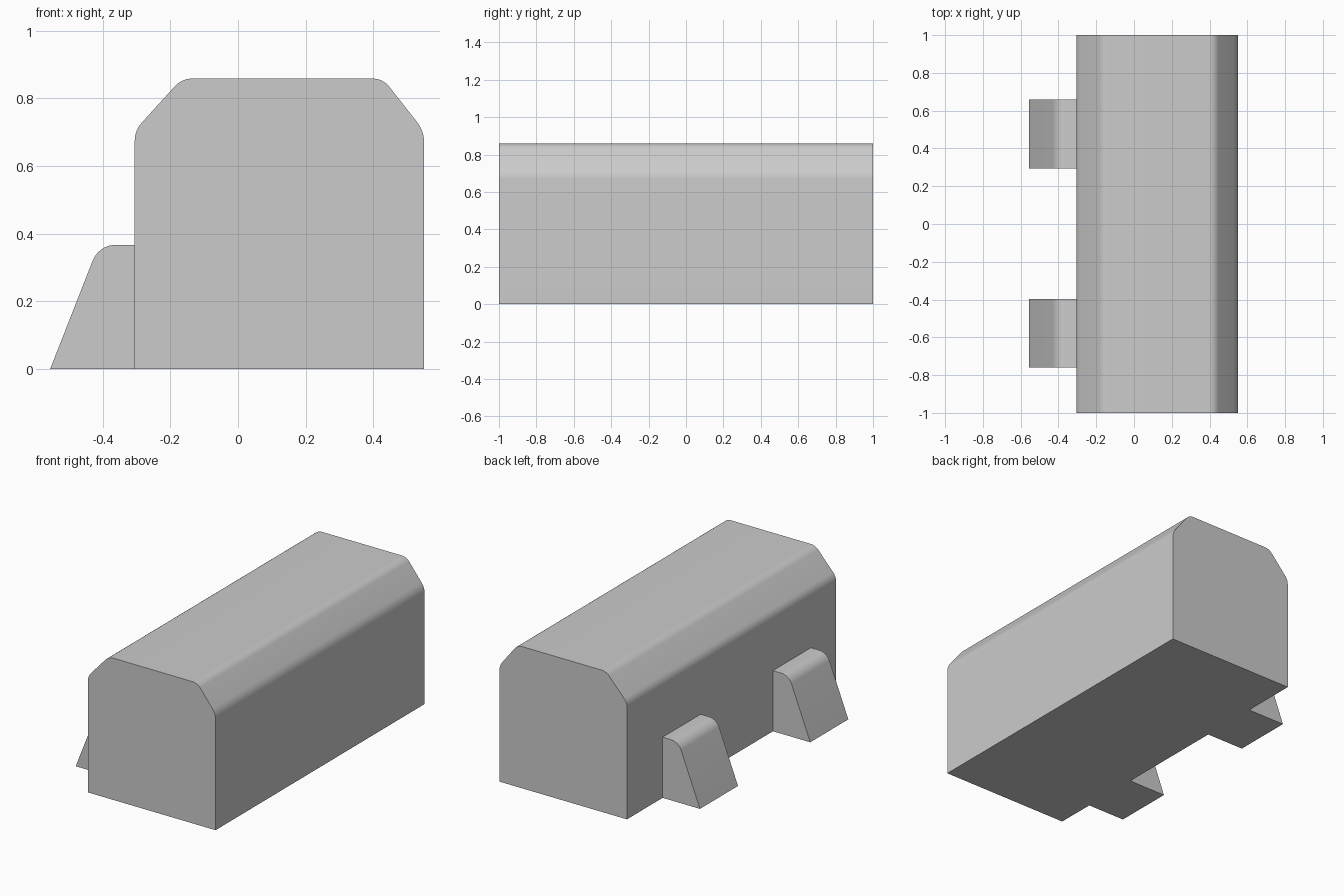
import bpy
import math
from mathutils import Vector

if "Cube" in bpy.data.objects:
    bpy.data.objects.remove(bpy.data.objects["Cube"])

ROUND_STEPS = 8


def rounded(points):
    """Turn (x, z, trim) corners into an outline, rounding corners with trim > 0."""
    out = []
    n = len(points)
    for i, (x, z, trim) in enumerate(points):
        p = Vector((x, z))
        if trim == 0:
            out.append(p)
            continue
        a = Vector(points[i - 1][:2])
        b = Vector(points[(i + 1) % n][:2])
        da, db = (a - p).normalized(), (b - p).normalized()
        half = da.angle(db) / 2
        radius = trim * math.tan(half)
        centre = p + (da + db).normalized() * (trim / math.cos(half))
        start, end = p + da * trim - centre, p + db * trim - centre
        sweep = math.pi - 2 * half
        for k in range(ROUND_STEPS + 1):
            t = k / ROUND_STEPS
            v = (start * math.sin((1 - t) * sweep) + end * math.sin(t * sweep)) / math.sin(sweep)
            out.append(centre + v.normalized() * radius)
    return out


def extrude_profile(name, points, y0, y1):
    """Extrude an x-z outline along y into a closed solid."""
    outline = rounded(points)
    n = len(outline)
    verts = [(p.x, y, p.y) for y in (y0, y1) for p in outline]
    faces = [tuple(range(n)), tuple(reversed(range(n, 2 * n)))]
    faces += [(i, n + i, n + (i + 1) % n, (i + 1) % n) for i in range(n)]
    mesh = bpy.data.meshes.new(name)
    mesh.from_pydata(verts, [], faces)
    obj = bpy.data.objects.new(name, mesh)
    bpy.context.collection.objects.link(obj)
    bpy.ops.object.select_all(action='DESELECT')
    obj.select_set(True)
    bpy.context.view_layer.objects.active = obj
    # Make normals point outward
    bpy.ops.object.mode_set(mode='EDIT')
    bpy.ops.mesh.select_all(action='SELECT')
    bpy.ops.mesh.normals_make_consistent(inside=False)
    bpy.ops.object.mode_set(mode='OBJECT')
    bpy.ops.object.shade_smooth_by_angle(angle=math.radians(30))
    return obj


# Long barrier body with softened chamfers along the top
extrude_profile("barrier_body", [
    (-0.305, 0, 0), (0.55, 0, 0),
    (0.55, 0.703, 0.035), (0.428, 0.858, 0.03),
    (-0.166, 0.858, 0.03), (-0.305, 0.705, 0.03),
], -1, 1)

# Two sloped buttresses along the left side
buttress = [(-0.555, 0, 0), (-0.305, 0, 0),
            (-0.305, 0.367, 0), (-0.411, 0.367, 0.05)]
for label, y in (("front", -0.578), ("back", 0.477)):
    extrude_profile(f"{label}_buttress", buttress, y - 0.182, y + 0.182)
